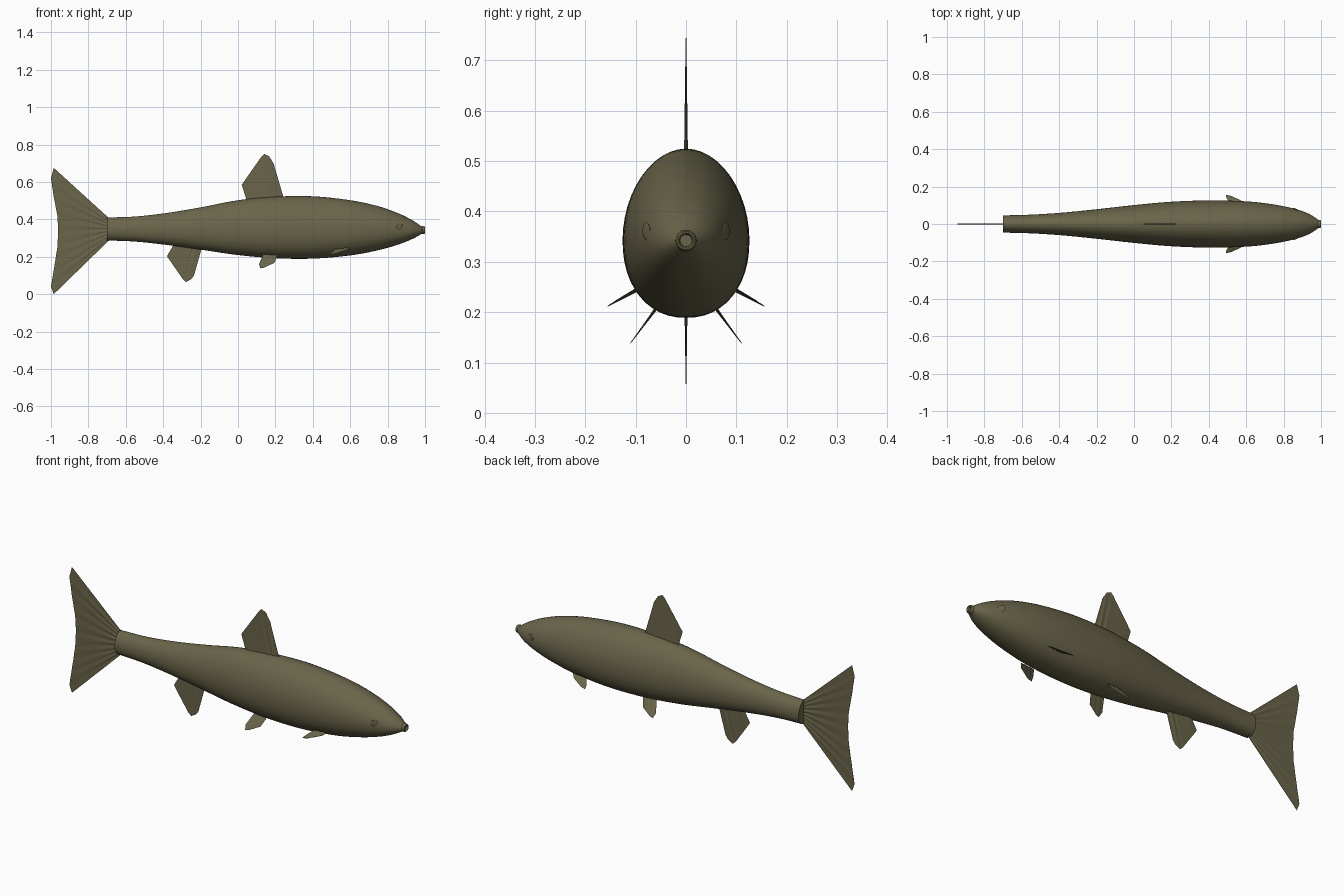
import bpy, bmesh, math
from mathutils import Vector

if "Cube" in bpy.data.objects:
    bpy.data.objects.remove(bpy.data.objects["Cube"])

olive = bpy.data.materials.new("olive_skin")
olive.diffuse_color = (0.142, 0.129, 0.068, 1)
olive.use_nodes = True
olive.node_tree.nodes["Principled BSDF"].inputs["Base Color"].default_value = olive.diffuse_color


def finish(name, bm, angle=40, mirror=False):
    bmesh.ops.recalc_face_normals(bm, faces=bm.faces)
    me = bpy.data.meshes.new(name)
    bm.to_mesh(me)
    bm.free()
    me.materials.append(olive)
    ob = bpy.data.objects.new(name, me)
    bpy.context.collection.objects.link(ob)
    if mirror:
        m = ob.modifiers.new("mirror", 'MIRROR')
        m.use_axis = (False, True, False)
    bpy.ops.object.select_all(action='DESELECT')
    ob.select_set(True)
    bpy.context.view_layer.objects.active = ob
    bpy.ops.object.shade_smooth_by_angle(angle=math.radians(angle))
    return ob


def spline(pts, k):
    """Smooth curve through tuples of any length."""
    out, n = [], len(pts)
    for i in range(n - 1):
        a, b, c, d = pts[max(i - 1, 0)], pts[i], pts[i + 1], pts[min(i + 2, n - 1)]
        for j in range(k):
            t = j / k
            out.append(tuple(0.5 * (2 * q + (r - p) * t + (2 * p - 5 * q + 4 * r - s) * t * t
                                    + (3 * q - p - 3 * r + s) * t ** 3)
                             for p, q, r, s in zip(a, b, c, d)))
    return out + [pts[-1]]


# Body: egg-shaped sections (x, top, bottom, half width)
stations = [
    (-0.70, 0.410, 0.287, 0.046), (-0.55, 0.415, 0.281, 0.050), (-0.38, 0.434, 0.263, 0.061),
    (-0.20, 0.464, 0.238, 0.079), (0.00, 0.502, 0.209, 0.101), (0.20, 0.521, 0.192, 0.119),
    (0.40, 0.523, 0.190, 0.126), (0.60, 0.502, 0.207, 0.121), (0.75, 0.470, 0.235, 0.104),
    (0.86, 0.431, 0.266, 0.081), (0.93, 0.396, 0.294, 0.057), (0.975, 0.367, 0.318, 0.030),
    (0.99, 0.357, 0.328, 0.018)]
bm = bmesh.new()
SIDES, rings = 48, []
for x, top, bot, w in spline(stations, 6):
    mid = bot + (top - bot) * 0.46
    ring = []
    for i in range(SIDES):
        a = 2 * math.pi * i / SIDES
        c, s = math.cos(a), math.sin(a)
        e = 2 / 1.95 if s > 0 else 2 / 2.2
        h = top - mid if s > 0 else mid - bot
        ring.append(bm.verts.new((x, w * math.copysign(abs(c) ** e, c),
                                  mid + h * math.copysign(abs(s) ** e, s))))
    rings.append(ring)
for r, q in zip(rings, rings[1:]):
    for i in range(SIDES):
        j = (i + 1) % SIDES
        bm.faces.new((r[i], r[j], q[j], q[i]))
bm.faces.new(rings[0])
bm.faces.new(rings[-1])
finish("body", bm)


# Fins: thin ribbed sheets from a root line to an outer edge
def fin(name, root, edge, thick=0.003, ribs=7, mirror=False):
    root = [Vector(p) for p in root]
    edge = [Vector(p) for p in edge]
    line = [a.lerp(b, j / 8) for a, b in zip(edge, edge[1:]) for j in range(8)] + [edge[-1]]
    dist = [0]
    for a, b in zip(line, line[1:]):
        dist.append(dist[-1] + (b - a).length)
    n = (root[1] - root[0]).cross(edge[len(edge) // 2] - root[0]).normalized()
    bm = bmesh.new()
    ROWS = 6
    sheets = []
    for side in (1, -1):
        grid = []
        for p, d in zip(line, dist):
            t = d / dist[-1]
            r = root[0].lerp(root[1], t)
            rib = 0.6 + 0.4 * math.cos(2 * math.pi * ribs * t)
            border = min(1, 0.15 + 8 * min(t, 1 - t))
            grid.append([bm.verts.new(r.lerp(p, k / ROWS) + n * side * thick * rib * border
                                      * (1 - 0.8 * k / ROWS)) for k in range(ROWS + 1)])
        sheets.append(grid)
        for g, h in zip(grid, grid[1:]):
            for k in range(ROWS):
                bm.faces.new((g[k], h[k], h[k + 1], g[k + 1]))
    # close the rim
    rims = [g[0] + [c[-1] for c in g[1:-1]] + g[-1][::-1] + [c[0] for c in g[-2:0:-1]]
            for g in sheets]
    for i in range(len(rims[0])):
        j = (i + 1) % len(rims[0])
        bm.faces.new((rims[0][i], rims[0][j], rims[1][j], rims[1][i]))
    finish(name, bm, 50, mirror)


def flat(pts):
    return [(x, 0, z) for x, z in pts]


fin("tail_fin", flat([(-0.685, 0.402), (-0.685, 0.292)]),
    flat([(-0.985, 0.675), (-1.0, 0.62), (-0.985, 0.52), (-0.966, 0.42), (-0.961, 0.34),
          (-0.966, 0.25), (-0.985, 0.13), (-1.0, 0.04), (-0.985, 0.0)]), 0.004, 9)
fin("dorsal_fin", flat([(0.247, 0.505), (0.048, 0.495)]),
    flat([(0.19, 0.70), (0.165, 0.738), (0.14, 0.75), (0.125, 0.735), (0.02, 0.585)]), 0.004, 6)
fin("anal_fin", flat([(-0.19, 0.26), (-0.335, 0.28)]),
    flat([(-0.235, 0.10), (-0.25, 0.08), (-0.278, 0.065), (-0.295, 0.08), (-0.38, 0.203)]),
    0.004, 5)
fin("pelvic_fin", [(0.212, 0.06, 0.208), (0.135, 0.055, 0.212)],
    [(0.195, 0.087, 0.168), (0.14, 0.107, 0.142), (0.12, 0.111, 0.138), (0.112, 0.095, 0.160)],
    0.003, 3, True)
fin("pectoral_fin", [(0.60, 0.10, 0.246), (0.52, 0.10, 0.240)],
    [(0.58, 0.122, 0.234), (0.52, 0.150, 0.216), (0.49, 0.156, 0.211), (0.495, 0.138, 0.220)],
    0.003, 3, True)

# Eyes: low domes set into the head sides
bm = bmesh.new()
bmesh.ops.create_uvsphere(bm, u_segments=24, v_segments=12, radius=1)
for v in bm.verts:
    p = v.co
    v.co = (0.865 + 0.016 * p.x - 0.005 * p.y, 0.079 + 0.005 * p.y - 0.006 * p.x,
            0.361 + 0.017 * p.z)
finish("eye", bm, 60, True)


# Mouth lips and tail-root collar: swept rings around x
def ring(name, x, z, ry, rz, tube, depth):
    bm = bmesh.new()
    loops = []
    for i in range(32):
        a = 2 * math.pi * i / 32
        loops.append([bm.verts.new((x + depth * math.sin(b),
                                    (ry + tube * math.cos(b)) * math.cos(a),
                                    z + (rz + tube * math.cos(b)) * math.sin(a)))
                      for b in [2 * math.pi * k / 10 for k in range(10)]])
    for i in range(32):
        p, q = loops[i], loops[(i + 1) % 32]
        for k in range(10):
            m = (k + 1) % 10
            bm.faces.new((p[k], q[k], q[m], p[m]))
    finish(name, bm, 60)


ring("mouth_lips", 0.988, 0.342, 0.0165, 0.0165, 0.005, 0.012)
ring("tail_root_collar", -0.694, 0.347, 0.043, 0.0595, 0.003, 0.005)
